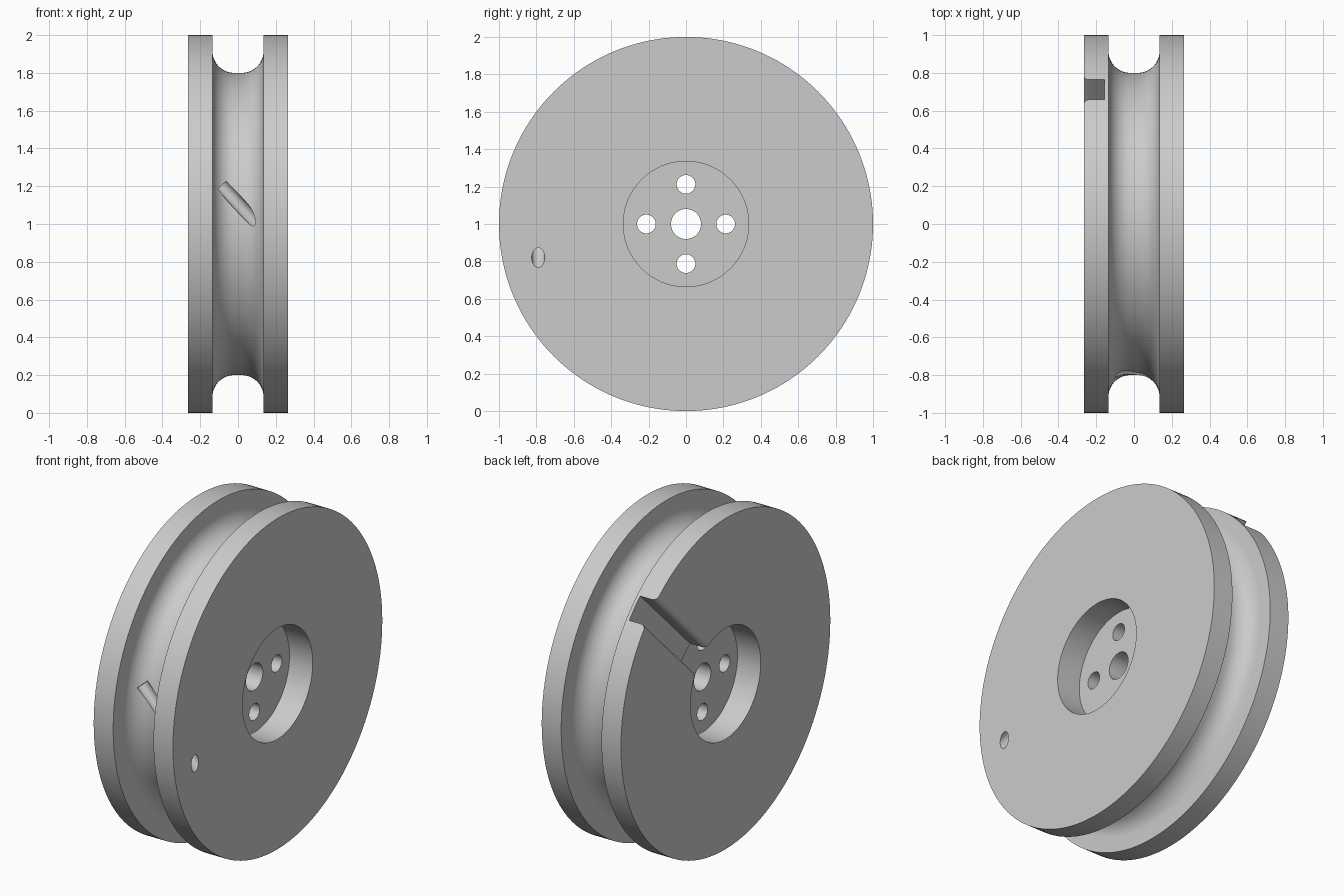
import bpy, bmesh, math
from mathutils import Vector, Matrix

old = bpy.data.objects.get("Cube")
if old:
    bpy.data.objects.remove(old, do_unlink=True)

CENTER = Vector((0, 0, 1))
SEGMENTS = 160
HALF_WIDTH = 0.265

grey = bpy.data.materials.new("light grey")
grey.use_nodes = True
grey.diffuse_color = (0.6, 0.6, 0.6, 1)
grey.node_tree.nodes["Principled BSDF"].inputs["Base Color"].default_value = (0.6, 0.6, 0.6, 1)


def add_object(name, bm):
    bmesh.ops.recalc_face_normals(bm, faces=bm.faces)
    mesh = bpy.data.meshes.new(name)
    bm.to_mesh(mesh)
    bm.free()
    mesh.materials.append(grey)
    obj = bpy.data.objects.new(name, mesh)
    bpy.context.collection.objects.link(obj)
    return obj


def arc(cx, cy, radius, start, end, steps):
    angles = [math.radians(start + (end - start) * i / steps) for i in range(steps + 1)]
    return [(cx + radius * math.cos(a), cy + radius * math.sin(a)) for a in angles]


def lathe(name, profile):
    """Revolve a closed (x, radius) profile about the x axis."""
    bm = bmesh.new()
    rings = []
    for i in range(SEGMENTS):
        a = math.tau * i / SEGMENTS
        rings.append([bm.verts.new(CENTER + Vector((x, r * math.cos(a), r * math.sin(a))))
                      for x, r in profile])
    n = len(profile)
    for i in range(SEGMENTS):
        a, b = rings[i], rings[(i + 1) % SEGMENTS]
        for j in range(n):
            k = (j + 1) % n
            bm.faces.new((a[j], a[k], b[k], b[j]))
    return add_object(name, bm)


def rod(name, start, end, radius, sides=48):
    """Cylinder between two points."""
    axis = end - start
    turn = axis.to_track_quat('Z', 'Y').to_matrix().to_4x4()
    bm = bmesh.new()
    bmesh.ops.create_cone(bm, cap_ends=True, segments=sides, radius1=radius, radius2=radius,
                          depth=axis.length,
                          matrix=Matrix.Translation((start + end) / 2) @ turn)
    return add_object(name, bm)


def cut(target, cutter):
    """Subtract the cutter and discard it."""
    mod = target.modifiers.new("cut", 'BOOLEAN')
    mod.operation = 'DIFFERENCE'
    mod.solver = 'EXACT'
    mod.object = cutter
    bpy.context.view_layer.objects.active = target
    bpy.ops.object.modifier_apply(modifier=mod.name)
    bpy.data.objects.remove(cutter, do_unlink=True)


# Wheel: bored web, recessed hub faces, two flanges and a rounded groove
right_half = [(0.11, 0.08), (0.11, 0.335), (HALF_WIDTH, 0.335), (HALF_WIDTH, 1), (0.135, 1)]
right_half += arc(0.02, 0.915, 0.115, 0, -90, 12)
left_half = [(-x, r) for x, r in reversed(right_half)]
wheel = lathe("grooved_wheel", right_half + left_half)

# Four bolt holes through the web
for i in range(4):
    a = math.tau * i / 4
    p = CENTER + Vector((0, 0.212 * math.cos(a), 0.212 * math.sin(a)))
    reach = Vector((0.2, 0, 0))
    cut(wheel, rod("bolt_hole", p - reach, p + reach, 0.05))

# Slanted blind hole from one flange face into the groove
entry = CENTER + Vector((HALF_WIDTH, -0.79, -0.18))
stop = CENTER + Vector((-0.085, -0.79, 0.205))
cut(wheel, rod("slanted_hole", entry + (entry - stop) * 0.3, stop, 0.035))

# Radial slot with flared edges, running from the recess to the rim
w, flare = 0.075, 0.03
side = [(w, -0.155)] + arc(w + flare, flare - HALF_WIDTH, flare, 180, 270, 8)
side.append((w + flare, -0.3))
section = side + [(-t, x) for t, x in reversed(side)]
angle = math.radians(44.5)
along = Vector((0, math.cos(angle), math.sin(angle)))
across = Vector((0, -math.sin(angle), math.cos(angle)))
bm = bmesh.new()
ends = [[bm.verts.new(CENTER + along * d + across * t + Vector((x, 0, 0))) for t, x in section]
        for d in (0.25, 1.1)]
for loop in ends:
    bm.faces.new(loop)
for j in range(len(section)):
    k = (j + 1) % len(section)
    bm.faces.new((ends[0][j], ends[0][k], ends[1][k], ends[1][j]))
cut(wheel, add_object("radial_slot", bm))

# Smooth curved surfaces, crisp edges
bpy.ops.object.select_all(action='DESELECT')
wheel.select_set(True)
bpy.context.view_layer.objects.active = wheel
bpy.ops.object.shade_smooth_by_angle(angle=math.radians(30))
